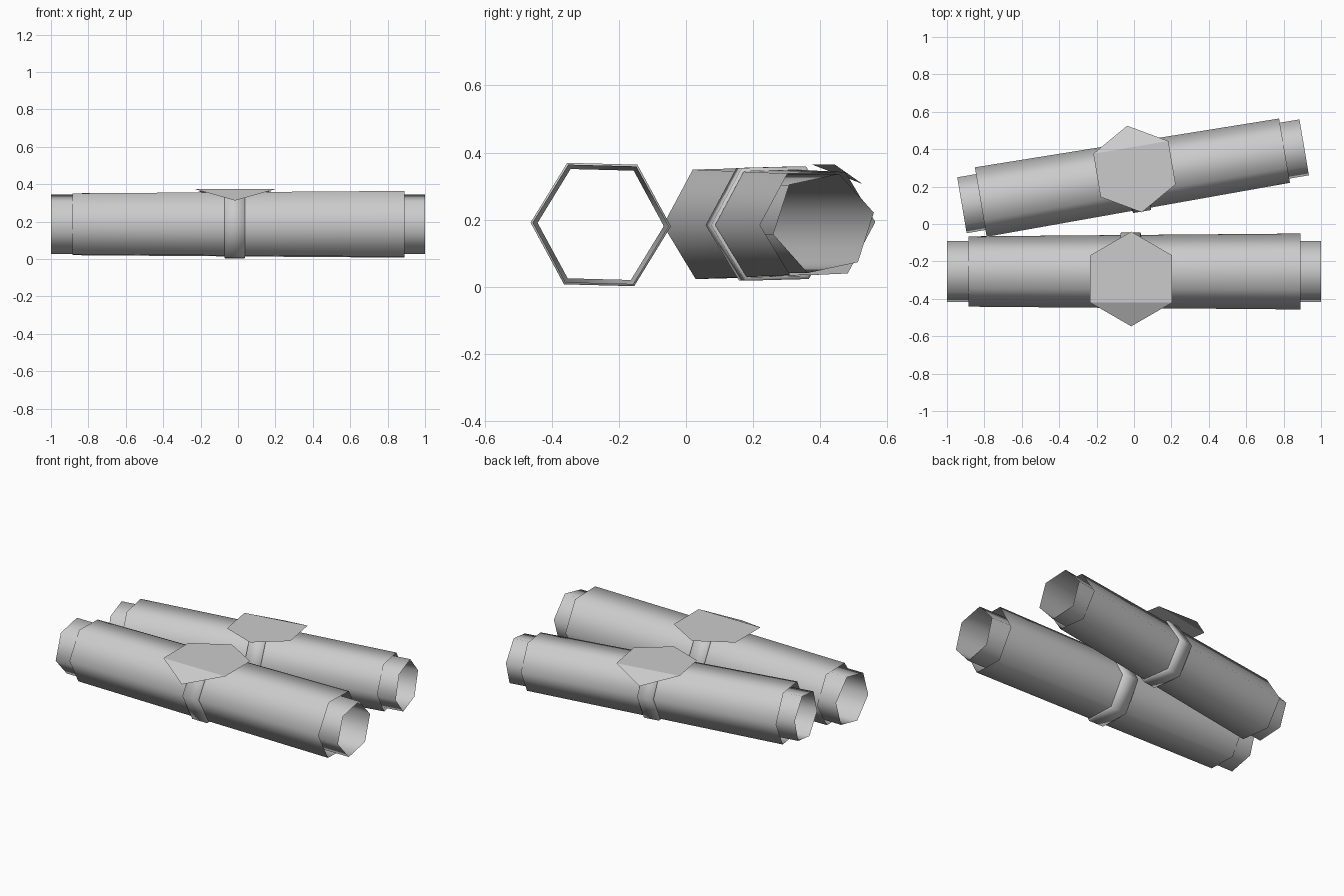
import bpy
import bmesh
from math import sin, cos, radians
from mathutils import Matrix

cube = bpy.data.objects.get("Cube")
if cube:
    bpy.data.objects.remove(cube, do_unlink=True)

# One plain grey for everything
grey = bpy.data.materials.new("light_grey")
grey.use_nodes = True
colour = (0.6, 0.6, 0.6, 1)
grey.diffuse_color = colour
grey.node_tree.nodes["Principled BSDF"].inputs["Base Color"].default_value = colour


def finish(bm, name, frame, smooth):
    mesh = bpy.data.meshes.new(name)
    for face in bm.faces:
        face.smooth = smooth
    bm.to_mesh(mesh)
    bm.free()
    mesh.materials.append(grey)
    obj = bpy.data.objects.new(name, mesh)
    obj.matrix_world = frame
    bpy.context.collection.objects.link(obj)


def hex_tube(name, frame, profile, turn):
    """Open six-sided shell along x from (x, radius) pairs."""
    bm = bmesh.new()
    loops = []
    for x, r in profile:
        angles = [radians(turn + 60 * i) for i in range(6)]
        loops.append([bm.verts.new((x, r * cos(a), r * sin(a))) for a in angles])
    for a, b in zip(loops, loops[1:]):
        for i in range(6):
            j = (i + 1) % 6
            bm.faces.new((a[i], a[j], b[j], b[i]))
    bmesh.ops.recalc_face_normals(bm, faces=bm.faces)
    finish(bm, name, frame, smooth)


def bent_plate(name, frame, centre, radius, drop):
    """Hexagonal sheet whose front corner is folded down."""
    bm = bmesh.new()
    cx, cy, cz = centre
    v = []
    for i in range(6):
        a = radians(60 * i - 90)
        v.append(bm.verts.new((cx + radius * cos(a), cy + radius * sin(a),
                               cz - (drop if i == 0 else 0))))
    bm.faces.new(v[1:])
    bm.faces.new((v[0], v[1], v[5]))
    finish(bm, name, frame, False)


smooth = True


def module(prefix, location, heading, scale, inner_turn):
    frame = (Matrix.Translation(location) @ Matrix.Rotation(radians(heading), 4, 'Z')
             @ Matrix.Scale(scale, 4))
    # Inner tube, protruding at both ends
    hex_tube(prefix + "_inner_tube", frame, [(-1, 0.167), (1, 0.167)], inner_turn)
    # Slightly tapered outer sleeve
    hex_tube(prefix + "_sleeve", frame, [(-0.885, 0.188), (0.89, 0.203)], -1.5)
    # Narrow middle band
    hex_tube(prefix + "_band", frame, [(-0.073, 0.196), (-0.07, 0.209),
                                       (0.035, 0.209), (0.038, 0.196)], -1.5)
    # Folded plate on top
    bent_plate(prefix + "_plate", frame, (-0.015, -0.04, 0.189), 0.253, 0.062)


module("front", (0, -0.254, 0.186), 0, 1, 12)
module("back", (-0.005, 0.255, 0.189), 189.6, 0.928, -12)
